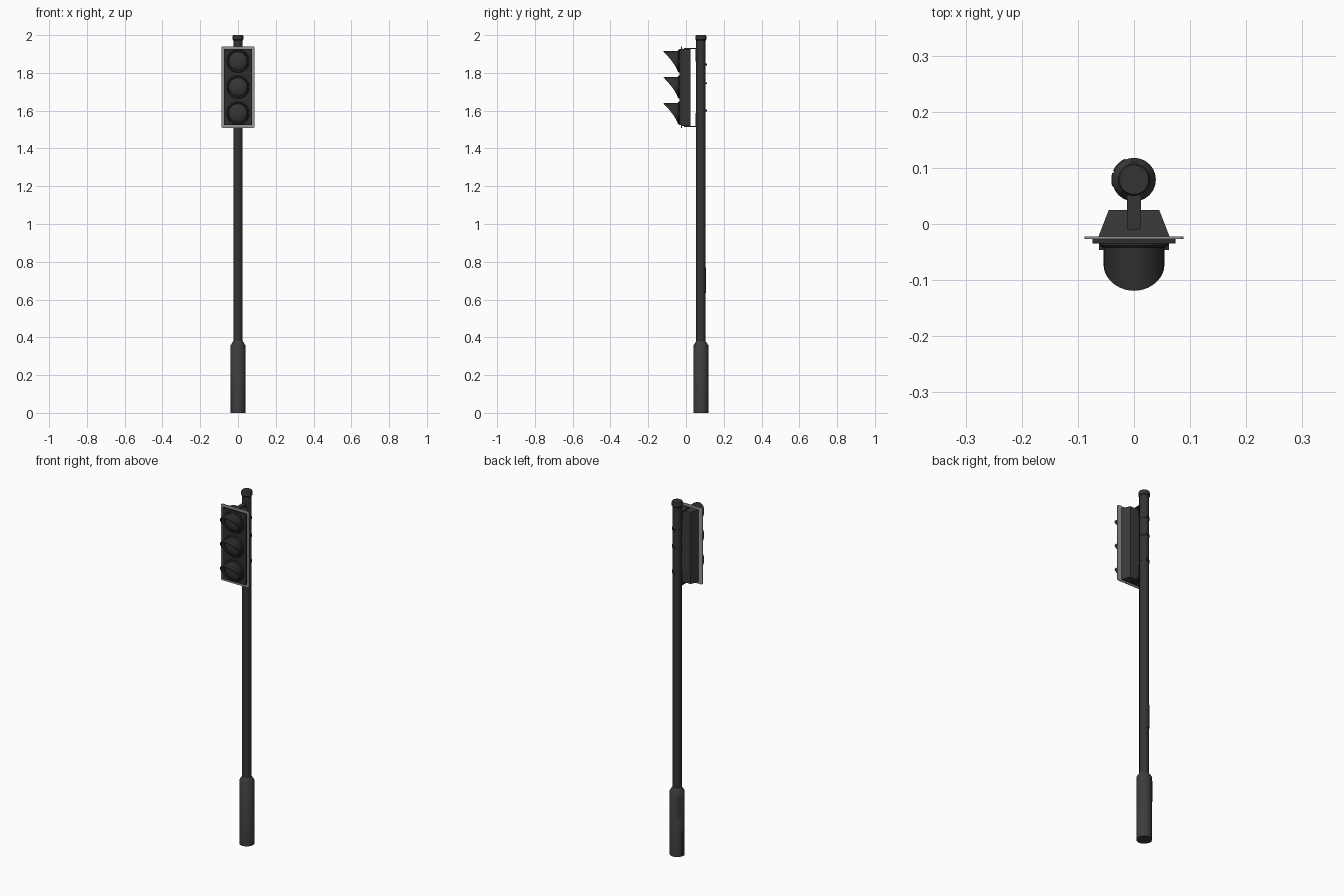
import bpy, bmesh, math
from mathutils import Matrix, Vector

if "Cube" in bpy.data.objects:
    bpy.data.objects.remove(bpy.data.objects["Cube"])

PY = 0.079  # pole centre in y


def mat(name, r, g, b):
    m = bpy.data.materials.new(name)
    m.diffuse_color = (r, g, b, 1)
    m.use_nodes = True
    m.node_tree.nodes["Principled BSDF"].inputs["Base Color"].default_value = m.diffuse_color
    return m


POLE = mat("pole_charcoal", 0.034, 0.034, 0.034)
BASE = mat("base_dark_grey", 0.046, 0.046, 0.046)
HEAD = mat("housing_dark_grey", 0.042, 0.042, 0.042)
BLACK = mat("visor_black", 0.027, 0.027, 0.027)
TRIM = mat("backboard_grey", 0.30, 0.30, 0.30)
LENS = mat("lens_smoke", 0.036, 0.036, 0.036)


def finish(name, bm, material, smooth=True):
    bmesh.ops.recalc_face_normals(bm, faces=bm.faces)
    me = bpy.data.meshes.new(name)
    bm.to_mesh(me)
    bm.free()
    ob = bpy.data.objects.new(name, me)
    bpy.context.collection.objects.link(ob)
    me.materials.append(material)
    if smooth:
        bpy.ops.object.select_all(action='DESELECT')
        ob.select_set(True)
        bpy.context.view_layer.objects.active = ob
        bpy.ops.object.shade_smooth_by_angle(angle=math.radians(35))
    return ob


def lathe(name, profile, material, loc, axis='Z', n=24):
    """Revolve (radius, height) pairs; axis 'Y' points the height towards -y."""
    bm = bmesh.new()
    rings = []
    for r, h in profile:
        rings.append([bm.verts.new((r * math.cos(2 * math.pi * i / n),
                                    r * math.sin(2 * math.pi * i / n), h)) for i in range(n)])
    for a, b in zip(rings, rings[1:]):
        for i in range(n):
            j = (i + 1) % n
            bm.faces.new((a[i], a[j], b[j], b[i]))
    bm.faces.new(rings[0])
    bm.faces.new(rings[-1])
    m = Matrix.Translation(loc)
    if axis == 'Y':
        m = m @ Matrix.Rotation(math.pi / 2, 4, 'X')
    bm.transform(m)
    return finish(name, bm, material)


def box(name, x, y, z, material, bevel=0.0):
    bm = bmesh.new()
    bmesh.ops.create_cube(bm, size=1)
    for v in bm.verts:
        v.co = Vector((lo + (c + 0.5) * (hi - lo) for c, (lo, hi) in zip(v.co, (x, y, z))))
    if bevel:
        # round only the corners seen from the front
        edges = [e for e in bm.edges
                 if abs((e.verts[0].co - e.verts[1].co).normalized().y) > 0.9]
        bmesh.ops.bevel(bm, geom=edges, offset=bevel, segments=3, affect='EDGES', profile=0.5)
    return finish(name, bm, material, False)


def curved_panel(name, r, t, ang, half, z0, z1, material, n=6):
    """Thin curved plate wrapped on the pole around direction ang (degrees)."""
    bm = bmesh.new()
    rows = []
    for i in range(n + 1):
        a = math.radians(ang - half + 2 * half * i / n)
        c, s = math.cos(a), math.sin(a)
        rows.append([bm.verts.new((q * c, PY + q * s, z))
                     for q, z in ((r, z0), (r + t, z0), (r + t, z1), (r, z1))])
    for a, b in zip(rows, rows[1:]):
        for k in range(4):
            bm.faces.new((a[k], a[(k + 1) % 4], b[(k + 1) % 4], b[k]))
    bm.faces.new(rows[0])
    bm.faces.new(rows[-1])
    return finish(name, bm, material)


# pole, wide base and cap
lathe("pole_base", [(0.039, 0), (0.039, 0.358), (0.025, 0.38)], BASE, (0, PY, 0))
lathe("pole", [(0.0248, 0.37), (0.0248, 1.98)], POLE, (0, PY, 0))
lathe("pole_cap", [(0.025, 1.972), (0.029, 1.977), (0.029, 1.993), (0.026, 2.0)],
      POLE, (0, PY, 0))
curved_panel("base_door", 0.038, 0.0025, 135, 22, 0.22, 0.335, BASE)
curved_panel("base_plate", 0.038, 0.0025, 180, 18, 0.0, 0.14, BASE)
curved_panel("pole_door", 0.0235, 0.003, 90, 32, 0.635, 0.77, POLE)

# clamp bands with a bolt block behind
for i, z in enumerate((1.60, 1.745, 1.845)):
    lathe(f"clamp_band_{i}", [(0.027, z - 0.005), (0.027, z + 0.005)], POLE, (0, PY, 0))
    box(f"clamp_bolt_{i}", (-0.006, 0.006), (0.10, 0.111), (z - 0.005, z + 0.005), POLE)

# tapered housing
bm = bmesh.new()
rings = []
for y, w, z0, z1 in ((-0.024, 0.064, 1.518, 1.928), (0.025, 0.045, 1.520, 1.926)):
    rings.append([bm.verts.new(p) for p in ((-w, y, z0), (w, y, z0), (w, y, z1), (-w, y, z1))])
for k in range(4):
    bm.faces.new((rings[0][k], rings[0][(k + 1) % 4], rings[1][(k + 1) % 4], rings[1][k]))
bm.faces.new(rings[0])
bm.faces.new(rings[1])
finish("housing", bm, HEAD, False)

# backboard and front panel
box("backboard", (-0.088, 0.088), (-0.027, -0.022), (1.509, 1.941), TRIM, 0.008)
box("front_panel", (-0.074, 0.074), (-0.035, -0.026), (1.523, 1.927), BLACK, 0.004)

# mounting brackets: flat arm plus a tab against the pole
for name, z, s in (("top", 1.929, -1), ("bottom", 1.517, 1)):
    box(name + "_bracket_arm", (-0.0125, 0.0125), (-0.01, 0.056), (z - 0.003, z + 0.003), POLE)
    zz = sorted((z, z + s * 0.07))
    box(name + "_bracket_tab", (-0.0125, 0.0125), (0.051, 0.058), zz, POLE)

# three lamps: ring, domed lens and cut-away visor
for i, z in enumerate((1.587, 1.725, 1.862)):
    lathe(f"lamp_ring_{i}", [(0.061, 0), (0.061, 0.004), (0.057, 0.008)], BLACK,
          (0, -0.034, z), 'Y', 32)
    lathe(f"lens_{i}", [(0.050, 0), (0.046, 0.005), (0.036, 0.010), (0.022, 0.014), (0.008, 0.0155)],
          LENS, (0, -0.041, z), 'Y', 32)
    bm = bmesh.new()
    n, rows = 40, []
    for k in range(n):
        a = 2 * math.pi * k / n
        length = 0.004 + 0.075 * ((1 + math.cos(a)) / 2) ** 1.3
        x, h = math.sin(a), math.cos(a)
        rows.append([bm.verts.new((r * x, y, z + r * h)) for r, y in
                     ((0.054, -0.040), (0.054, -0.040 - length),
                      (0.051, -0.040 - length), (0.051, -0.040))])
    for k in range(n):
        a, b = rows[k], rows[(k + 1) % n]
        for q in range(4):
            bm.faces.new((a[q], a[(q + 1) % 4], b[(q + 1) % 4], b[q]))
    finish(f"visor_{i}", bm, BLACK)
    # hinge nubs beside each lamp
    for s in (-1, 1):
        box(f"lamp_latch_{i}_{s}", sorted((s * 0.052, s * 0.062)), (-0.046, -0.034),
            (z - 0.006, z + 0.006), BLACK)
